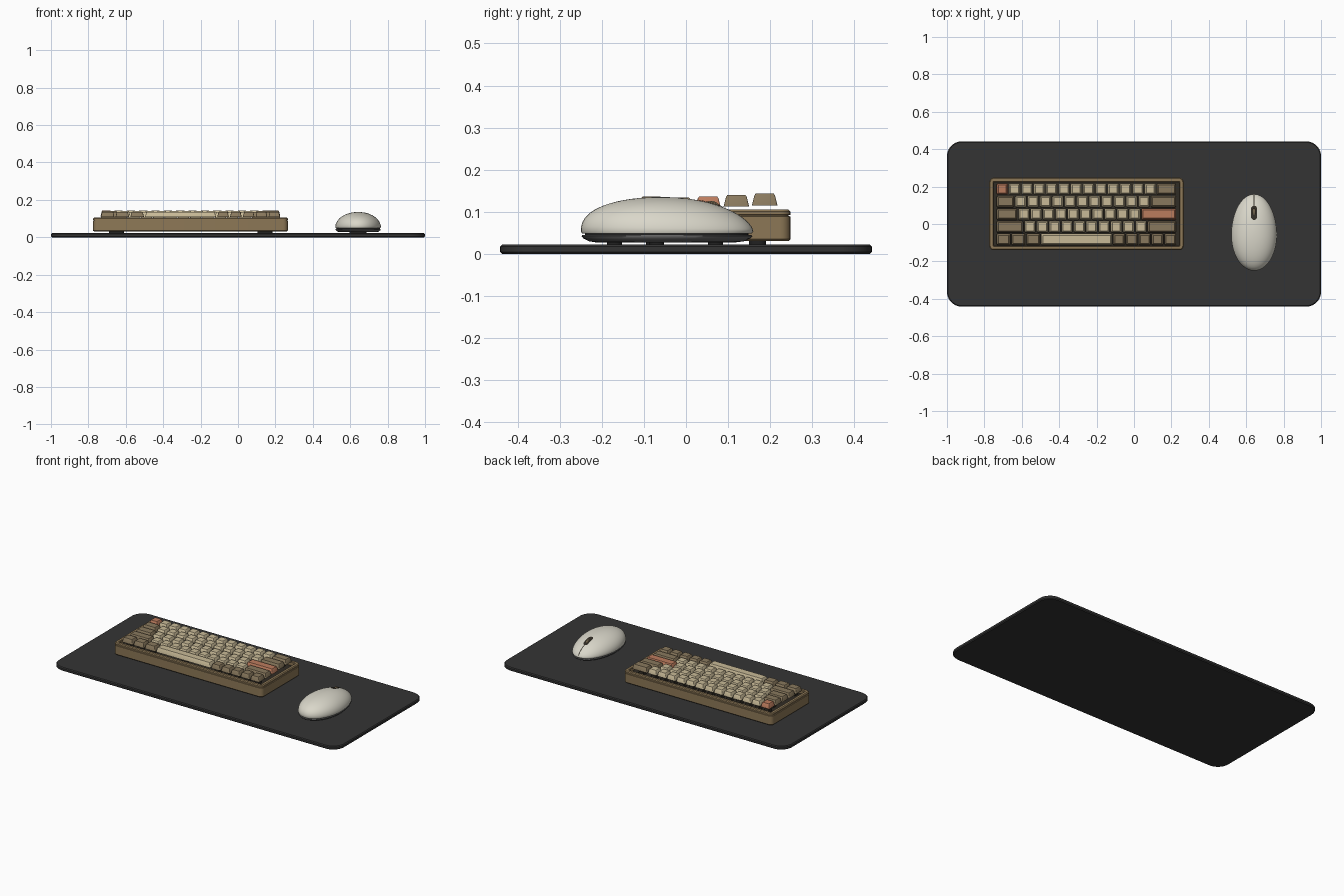
import bpy, bmesh, math

cube = bpy.data.objects.get("Cube")
if cube:
    bpy.data.objects.remove(cube, do_unlink=True)


def material(name, r, g, b):
    m = bpy.data.materials.new(name)
    m.use_nodes = True
    m.diffuse_color = (r, g, b, 1)
    bsdf = m.node_tree.nodes["Principled BSDF"]
    bsdf.inputs["Base Color"].default_value = (r, g, b, 1)
    bsdf.inputs["Roughness"].default_value = 0.7
    return m


CHARCOAL = material("charcoal cloth", 0.034, 0.034, 0.034)
BRONZE = material("bronze case", 0.27, 0.19, 0.095)
CREAM = material("cream keycap", 0.58, 0.49, 0.31)
BROWN = material("brown keycap", 0.25, 0.19, 0.11)
ORANGE = material("orange keycap", 0.50, 0.20, 0.11)
DARK = material("dark plate", 0.03, 0.025, 0.018)
SHELL = material("ivory shell", 0.70, 0.68, 0.59)
GREY = material("grey underside", 0.13, 0.13, 0.13)
BLACK = material("black rubber", 0.015, 0.015, 0.015)


def finish(name, bm, mat, angle=35):
    bmesh.ops.recalc_face_normals(bm, faces=bm.faces)
    mesh = bpy.data.meshes.new(name)
    bm.to_mesh(mesh)
    bm.free()
    mesh.materials.append(mat)
    obj = bpy.data.objects.new(name, mesh)
    bpy.context.collection.objects.link(obj)
    bpy.ops.object.select_all(action="DESELECT")
    obj.select_set(True)
    bpy.context.view_layer.objects.active = obj
    bpy.ops.object.shade_smooth_by_angle(angle=math.radians(angle))
    return obj


def loft(name, rings, mat, angle=35):
    """Skin a stack of closed rings and cap both ends."""
    bm = bmesh.new()
    loops = [[bm.verts.new(p) for p in ring] for ring in rings]
    for a, b in zip(loops, loops[1:]):
        for i in range(len(a)):
            j = (i + 1) % len(a)
            bm.faces.new((a[i], a[j], b[j], b[i]))
    bm.faces.new(loops[0][::-1])
    bm.faces.new(loops[-1])
    return finish(name, bm, mat, angle)


def rounded(cx, cy, w, d, r, z, seg=5):
    """Rounded rectangle ring of full size w by d."""
    pts = []
    for k, (sx, sy) in enumerate([(1, 1), (-1, 1), (-1, -1), (1, -1)]):
        for i in range(seg + 1):
            a = math.pi / 2 * (k + i / seg)
            pts.append((cx + sx * (w / 2 - r) + r * math.cos(a),
                        cy + sy * (d / 2 - r) + r * math.sin(a), z))
    return pts


def slab(name, cx, cy, w, d, r, steps, mat, seg=5):
    """Rounded block whose steps are (inset, height) pairs."""
    rings = [rounded(cx, cy, w - 2 * i, d - 2 * i, max(r - i, 0.002), z, seg)
             for i, z in steps]
    return loft(name, rings, mat)


# Desk mat
slab("desk_mat", 0, 0, 2, 0.884, 0.08,
     [(0.005, 0), (0, 0.005), (0, 0.017), (0.005, 0.022)], CHARCOAL, 10)

# Keyboard case: seam groove, rim and sunken well
CX, CY = -0.254, 0.054
slab("keyboard_case", CX, CY, 1.04, 0.388, 0.025,
     [(0.004, 0.031), (0, 0.035), (0, 0.089), (0.004, 0.090), (0.004, 0.092),
      (0, 0.093), (0, 0.101), (0.005, 0.106), (0.020, 0.106),
      (0.023, 0.103), (0.023, 0.080)], BRONZE)
slab("switch_plate", CX, CY, 0.993, 0.341, 0.004, [(0, 0.078), (0, 0.084)], DARK)
for x in (-0.65, 0.145):
    for y in (-0.075, 0.17):
        slab("keyboard_foot", x, y, 0.08, 0.04, 0.015, [(0, 0.022), (0, 0.032)], BLACK)

# Keycaps: each row lists (width in units, count, colour)
UNIT, LEFT = 0.0659, -0.737
rows = [
    [(1, 1, ORANGE), (1, 12, CREAM), (1.65, 1, BROWN)],
    [(1.5, 1, BROWN), (1, 11, CREAM), (2.15, 1, BROWN)],
    [(1.75, 1, BROWN), (1, 10, CREAM), (2.9, 1, ORANGE)],
    [(2.25, 1, BROWN), (1, 10, CREAM), (2.4, 1, BROWN)],
    [(1.2, 3, BROWN), (5.85, 1, CREAM), (1.04, 5, BROWN)],
]
tops = [0.143, 0.140, 0.136, 0.134, 0.136]
for row, (groups, top) in enumerate(zip(rows, tops)):
    x, y = LEFT, 0.187 - row * 0.0672
    for units, count, mat in groups:
        for _ in range(count):
            w = units * UNIT
            slab("keycap_row_%d" % (row + 1), x + w / 2, y, w - 0.006, 0.061, 0.006,
                 [(0, top - 0.028), (0.001, top - 0.024), (0.006, top - 0.004),
                  (0.009, top)], mat, 3)
            slab("switch", x + w / 2, y, 0.036, 0.036, 0.003,
                 [(0, 0.083), (0.003, 0.104)], DARK, 1)
            x += w

# Mouse body
MX, MY, HALF, FRONT, BACK = 0.642, -0.06, 0.122, 0.22, 0.19
RIM, RISE, SIDES = 0.054, 0.081, 48


def dome(s, fwd):
    """Height of the shell at fraction s of the outline."""
    return RIM + RISE * max(0, 1 - s ** 2.1) ** (0.52 + 0.1 * fwd)


def egg(s, z=None):
    ring = []
    for i in range(SIDES):
        a = math.tau * i / SIDES
        fwd = math.sin(a)
        length = FRONT if fwd > 0 else BACK
        ring.append((MX + s * HALF * math.cos(a), MY + s * length * fwd,
                     dome(s, fwd) if z is None else z))
    return ring


def surface(x, y):
    u, v = (x - MX) / HALF, (y - MY) / (FRONT if y > MY else BACK)
    s = math.hypot(u, v)
    return dome(s, v / s if s else 0)


steps = [math.cos(math.pi / 2 * i / 16) for i in range(16)] + [0.03]
loft("mouse_shell", [egg(0.95, 0.048), egg(0.985, 0.049)] + [egg(s) for s in steps],
     SHELL, 50)
loft("mouse_seam", [egg(0.95, 0.042), egg(0.95, 0.050)], BLACK)
loft("mouse_base", [egg(0.80, 0.027), egg(0.90, 0.030), egg(0.97, 0.037),
                    egg(0.99, 0.042), egg(0.98, 0.045)], GREY, 50)
for y in (-0.17, -0.07, 0.07):
    slab("mouse_foot", MX, y, 0.09, 0.035, 0.015, [(0, 0.022), (0, 0.029)], BLACK)


def strip(name, y0, y1, half, mat, lift, capsule=False):
    """Thin plate that follows the shell along its middle."""
    bm = bmesh.new()
    prev, n = None, 20
    for i in range(n + 1):
        y = y0 + (y1 - y0) * (1 - math.cos(math.pi * i / n)) / 2
        end = min(y - y0, y1 - y)
        w = half
        if capsule and end < half:
            w = max(0.0005, math.sqrt(half ** 2 - (half - end) ** 2))
        cur = [bm.verts.new((MX + k * w, y, surface(MX + k * w, y) + lift))
               for k in (-1, 0, 1)]
        if prev:
            for k in (0, 1):
                bm.faces.new((prev[k], prev[k + 1], cur[k + 1], cur[k]))
        prev = cur
    finish(name, bm, mat, 60)


# Button split, wheel slot and scroll wheel
strip("button_split", 0.09, 0.157, 0.0025, DARK, 0.001)
strip("wheel_slot", 0.022, 0.098, 0.016, DARK, 0.0015, True)
wheel = []
for dx, r in ((-0.008, 0.020), (-0.005, 0.023), (0.005, 0.023), (0.008, 0.020)):
    wheel.append([(MX + dx, 0.060 + r * math.cos(math.tau * i / 24),
                   0.103 + r * math.sin(math.tau * i / 24)) for i in range(24)])
loft("scroll_wheel", wheel, BROWN)
